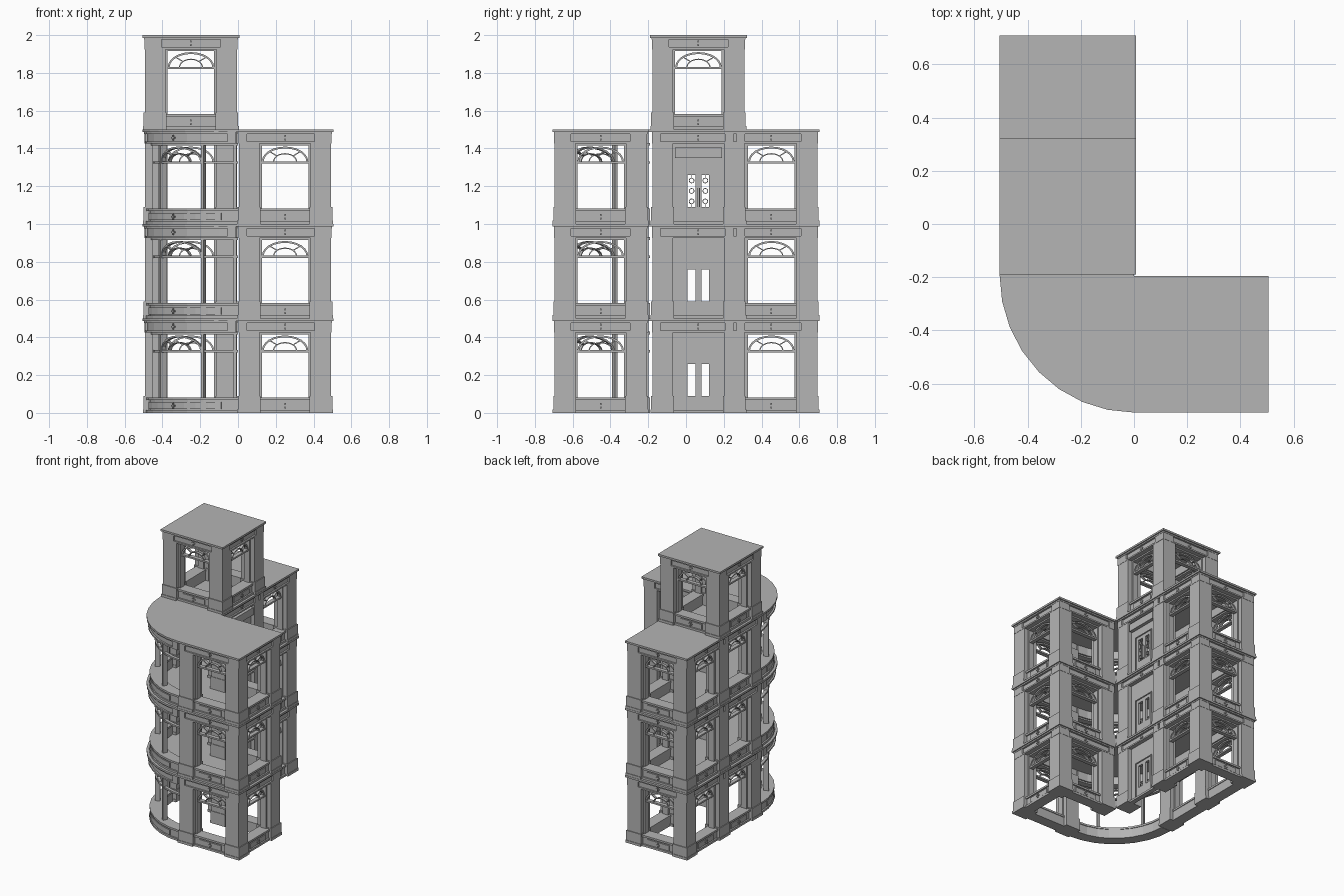
import bpy, bmesh
from math import sin, cos, pi, radians
from mathutils import Vector, Matrix

if "Cube" in bpy.data.objects:
    bpy.data.objects.remove(bpy.data.objects["Cube"])

stone = bpy.data.materials.new("grey_stone")
stone.use_nodes = True
grey = (0.46, 0.46, 0.46, 1)
stone.diffuse_color = grey
stone.node_tree.nodes["Principled BSDF"].inputs["Base Color"].default_value = grey

H = 0.256          # half width of a square bay
STOREY = 0.5
parts = {}


def mesh(part):
    return parts.setdefault(part, bmesh.new())


# Skin a list of equal point rings, with caps at both ends
def skin(part, rings):
    bm = mesh(part)
    vs = [[bm.verts.new(p) for p in r] for r in rings]
    k = len(vs[0])
    for a, b in zip(vs, vs[1:]):
        for i in range(k):
            j = (i + 1) % k
            bm.faces.new((a[i], a[j], b[j], b[i]))
    bm.faces.new(vs[0])
    bm.faces.new(vs[-1][::-1])


# Wall frames map (along, outward, up) into the model
def flat_wall(cx, cy, angle, floor):
    m = Matrix.Translation((cx, cy, floor * STOREY)) @ Matrix.Rotation(radians(angle), 4, 'Z')
    return lambda u, d, z: m @ Vector((u, -H - d, z))


def round_wall(floor):
    def f(u, d, z):
        t = pi / 4 - u * 2
        return Vector((-(0.505 + d) * sin(t), -0.19 - (0.518 + d) * cos(t), z + floor * STOREY))
    return f


def box(part, f, u, d, z, n=1):
    rings = []
    for i in range(n + 1):
        x = u[0] + (u[1] - u[0]) * i / n
        rings.append([f(x, a, b) for a, b in ((d[0], z[0]), (d[1], z[0]), (d[1], z[1]), (d[0], z[1]))])
    skin(part, rings)


# Flat curved strip in the plane of a wall
def arch(part, f, c, r, w, d, a0=0, a1=pi, n=12):
    rings = []
    for i in range(n + 1):
        t = a0 + (a1 - a0) * i / n
        rings.append([f(c[0] + (r[0] + k) * cos(t), e, c[1] + (r[1] + k) * sin(t))
                      for k, e in ((0, d[0]), (0, d[1]), (-w, d[1]), (-w, d[0]))])
    skin(part, rings)


def spoke(part, f, c, r0, r1, t, d):
    rings = []
    for r in (r0, r1):
        x, z = c[0] + r[0] * cos(t), c[1] + r[1] * sin(t)
        ox, oz = sin(t) * 0.003, -cos(t) * 0.003
        rings.append([f(x - ox, d[0], z - oz), f(x - ox, d[1], z - oz),
                      f(x + ox, d[1], z + oz), f(x + ox, d[0], z + oz)])
    skin(part, rings)


def ornament(f, z, d):
    box("star_ornaments", f, (-0.014, 0.014), (d, d + 0.006), (z - 0.004, z + 0.004))
    box("star_ornaments", f, (-0.004, 0.004), (d, d + 0.008), (z - 0.015, z + 0.015))


# Sill wall with raised panel below a window
def sill(f, w, panel, n):
    box("sill_walls", f, (-w, w), (-0.1, -0.03), (0, 0.075), n)
    box("sill_footings", f, (-w, w), (-0.1, -0.018), (0, 0.015), n)
    box("sill_caps", f, (-w, w), (-0.105, -0.02), (0.068, 0.082), n)
    box("sill_panels", f, (-panel, panel), (-0.03, -0.023), (0.02, 0.058), n)
    ornament(f, 0.038, -0.023)


# Beam under the cornice, with mouldings and end blocks
def frieze(f, w, n):
    box("frieze_beams", f, (-w + 0.01, w - 0.01), (-0.1, -0.022), (0.425, 0.488), n)
    box("frieze_mouldings", f, (-w + 0.01, w - 0.01), (-0.1, -0.01), (0.425, 0.436), n)
    box("frieze_mouldings", f, (-w + 0.01, w - 0.01), (-0.1, -0.008), (0.476, 0.488), n)
    for s in (-1, 1):
        box("frieze_blocks", f, (s * (w - 0.01), s * (w - 0.055)), (-0.06, -0.01), (0.43, 0.48))
    ornament(f, 0.457, -0.022)


def fanlight(f, r):
    d, c = (-0.075, -0.055), (0, 0.33)
    arch("window_arches", f, c, (r, 0.08), 0.01, d)
    arch("window_arches", f, c, (r * 0.52, 0.045), 0.006, d)
    for t in (pi / 4, pi * 3 / 4):
        spoke("window_arches", f, c, (r * 0.52, 0.045), (r, 0.08), t, d)


def window(f):
    sill(f, 0.145, 0.09, 1)
    for s in (-1, 1):
        box("window_jambs", f, (s * 0.123, s * 0.145), (-0.09, -0.045), (0.08, 0.43))
    box("window_heads", f, (-0.145, 0.145), (-0.09, -0.045), (0.415, 0.43))
    box("window_transoms", f, (-0.125, 0.125), (-0.08, -0.05), (0.32, 0.332))
    fanlight(f, 0.123)


def door(f, fancy):
    d = (-0.06, -0.04)
    for s in (-1, 1):
        box("door_walls", f, (s * 0.057, s * 0.145), d, (0, 0.43))
        box("door_walls", f, (s * 0.016, s * 0.057), d, (0, 0.09))
        box("door_walls", f, (s * 0.016, s * 0.057), d, (0.26, 0.43))
        box("door_trim", f, (s * 0.08, s * 0.086), (-0.04, -0.034), (0, 0.29))
        if fancy:
            box("door_handles", f, (s * 0.004, s * 0.008), (-0.04, -0.022), (0.09, 0.19))
            for z in (0.12, 0.175, 0.23):
                arch("door_grilles", f, (s * 0.036, z), (0.015, 0.015), 0.004, d, 0, 2 * pi)
            box("door_grilles", f, (s * 0.034, s * 0.038), (-0.054, -0.046), (0.245, 0.26))
            box("door_grilles", f, (s * 0.034, s * 0.038), (-0.054, -0.046), (0.09, 0.105))
    box("door_walls", f, (-0.016, 0.016), d, (0, 0.43))
    box("door_trim", f, (-0.086, 0.086), (-0.04, -0.034), (0.284, 0.29))
    box("door_steps", f, (-0.145, 0.145), (-0.06, -0.025), (0, 0.015))
    if fancy:
        box("door_sign", f, (-0.125, 0.125), (-0.04, -0.015), (0.35, 0.405))


def pillar(f, s):
    for part, g, z in (("pillars", 0, (0, 0.43)), ("pillar_plinths", 0.006, (0, 0.09)),
                       ("pillar_footings", 0.01, (0, 0.018))):
        lo, hi = 0.134 - min(g, 0.004), H - 0.012 + g
        box(part, f, (s * lo, s * hi), (lo - H, hi - H), z)


# A square bay: listed walls, pillars and slab; angles turn from the front
def bay(cx, cy, floor, windows, doors=(), corners=(0, 90, 180, 270)):
    for a in windows + doors:
        f = flat_wall(cx, cy, a, floor)
        if a in doors:
            door(f, floor == 2)
        else:
            window(f)
        frieze(f, H, 1)
    for a in corners:
        pillar(flat_wall(cx, cy, a, floor), 1)
    box("roof_slabs", flat_wall(cx, cy, 0, floor), (-H, H), (-2 * H, 0), (0.486, 0.5))


# The quarter round corner bay with its wide bowed window
def round_bay(floor):
    f = round_wall(floor)
    w = pi / 8
    sill(f, w, 0.3, 8)
    frieze(f, w, 8)
    for u in (-0.375, -0.178, 0.178, 0.375):
        box("bow_mullions", f, (u - 0.008, u + 0.008), (-0.085, -0.05), (0.08, 0.43))
    box("bow_transoms", f, (-w, w), (-0.078, -0.055), (0.32, 0.332), 8)
    box("bow_heads", f, (-w, w), (-0.09, -0.045), (0.415, 0.43), 8)
    fanlight(f, 0.172)
    rim = [(f(-w + 2 * w * i / 8, 0, 0.486)) for i in range(9)] + [Vector((0, -0.19, 0.486 + floor * STOREY))]
    skin("roof_slabs", [rim, [p + Vector((0, 0, 0.014)) for p in rim]])


for floor in range(3):
    bay(0.249, -0.452, floor, (0, 90, 180))
    bay(-0.249, 0.066, floor, (270,), (90,))
    bay(-0.249, 0.452, floor, (90, 180, 270), (), (90, 180))
    round_bay(floor)
bay(-0.249, 0.066, 3, (0, 90, 180, 270))

for name, bm in parts.items():
    bmesh.ops.recalc_face_normals(bm, faces=bm.faces)
    data = bpy.data.meshes.new(name)
    bm.to_mesh(data)
    bm.free()
    data.materials.append(stone)
    bpy.context.scene.collection.objects.link(bpy.data.objects.new(name, data))
